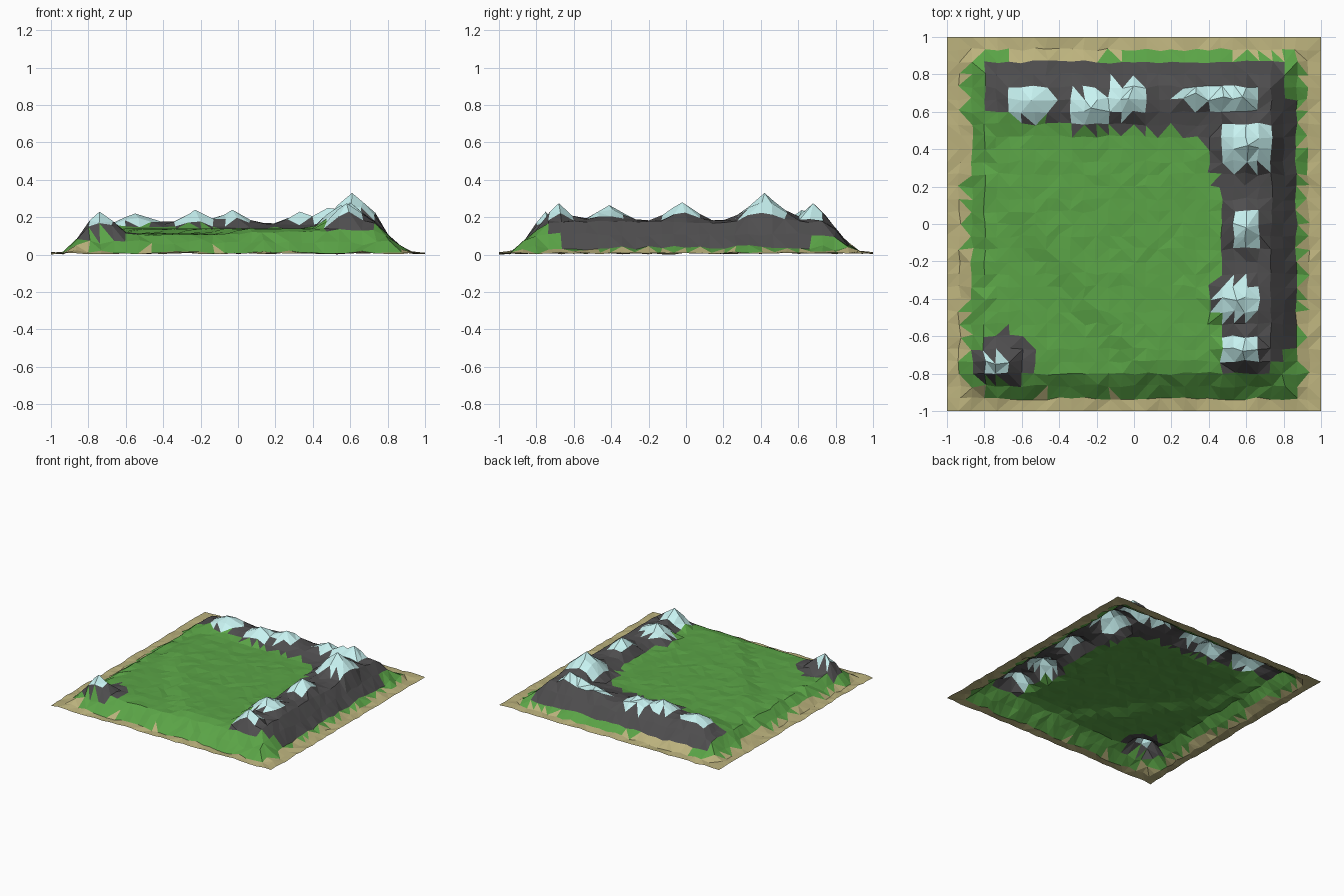
import bpy, bmesh, math, random

if "Cube" in bpy.data.objects:
    bpy.data.objects.remove(bpy.data.objects["Cube"])

random.seed(7)
N = 30                      # grid cells per side
S = 2 / N
FLOOR, PLATEAU = 0.008, 0.137

# Peaks: x, y, height, half-width and half-depth of the snow cap
PEAKS = [(-0.55, 0.66, 0.22, .12, .10), (-0.23, 0.62, 0.24, .10, .10),
         (-0.03, 0.67, 0.24, .10, .10), (0.33, 0.70, 0.23, .10, .06),
         (0.48, 0.68, 0.25, .10, .07), (0.58, 0.68, 0.275, .07, .08),
         (0.61, 0.42, 0.33, .14, .13), (0.60, -0.02, 0.28, .09, .11),
         (0.55, -0.41, 0.265, .12, .11), (0.58, -0.68, 0.275, .10, .07),
         (-0.74, -0.75, 0.23, .12, .08)]


def ramp(v, pts):
    """Piecewise-linear lookup."""
    for (a, za), (b, zb) in zip(pts, pts[1:]):
        if v <= b:
            return za + (zb - za) * max(0, (v - a) / (b - a))
    return pts[-1][1]


def bank(x, y):
    """Raised plateau with sloped sides and a lower terrace at the front left."""
    sides = [ramp(1 + x, [(.07, 0), (.14, .35), (.21, .85), (.34, 1)]),
             ramp(1 - x, [(.06, 0), (.13, .22), (.27, 1)]),
             ramp(1 + y, [(.06, 0), (.14, .5), (.21, .95), (.27, 1)]),
             ramp(1 - y, [(.06, 0), (.14, .4), (.21, .9), (.27, 1)])]
    z = FLOOR + (PLATEAU - FLOOR) * min(sides)
    # terrace lies left of a step that runs diagonally toward the front
    drop = max(-.62 - x, -(.77 * x + .64 * y + .436))
    fade = min(1, max(0, (.55 - y) / .1)) * min(1, max(0, min(x + .87, y + .87) / .12))
    return z - .026 * fade * min(1, max(0, drop / .1))


def ridge(x, y):
    """Rocky rise along the right and back sides."""
    right = ramp(x, [(.44, 0), (.54, 1), (.67, 1), (.74, .85), (.87, 0)])
    right *= ramp(y, [(-.82, 0), (-.72, 1)]) * ramp(-y, [(-.87, 0), (-.74, 1)])
    back = ramp(y, [(.50, 0), (.62, 1), (.73, 1), (.87, 0)])
    back *= ramp(x, [(-.78, 0), (-.6, 1)]) * ramp(-x, [(-.87, 0), (-.7, 1)])
    return max(.047 * right, .03 * back)


def height(x, y):
    z = bank(x, y) + ridge(x, y)
    for px, py, pz, w, d in PEAKS:
        k = max(0, 1 - math.hypot((x - px) / (w * 1.35), (y - py) / (d * 1.35)))
        z = max(z, z + (pz - z) * k)
    return z


# Jittered grid of points, pinned to a square outline
pts = []
for j in range(N + 1):
    for i in range(N + 1):
        x, y = -1 + i * S, -1 + j * S
        x += 0 if i in (0, N) else random.uniform(-.009, .009)
        y += 0 if j in (0, N) else random.uniform(-.009, .009)
        z = height(x, y)
        amp = .006 if z < .03 else .012 if z < .1 else .004
        pts.append([x, y, max(0, z + random.uniform(-amp, amp))])
pts[0][2] = 0

# Snap the nearest point to every summit
for px, py, pz, w, d in PEAKS:
    p = min(pts, key=lambda q: math.hypot(q[0] - px, q[1] - py))
    p[:] = [px, py, pz]


def part_of(x, y, z):
    """Which surface a face centre belongs to."""
    for px, py, pz, w, d in PEAKS:
        if max(abs(x - px) / w, abs(y - py) / d) < .9 and z > .165:
            return "snow_caps"
    # the right-hand ridge widens toward the back, its outer foot narrows at the ends
    inner_x = ramp(y, [(-.5, .47), (.1, .48), (.4, .37), (.6, .37)])
    in_right = inner_x < x < .87 and -.81 < y < .8
    if x > .72:
        in_right = in_right and z > ramp(abs(y), [(.45, 0), (.62, .04), (.8, .17)])
    inner_y = ramp(x, [(-.8, .6), (-.5, .56), (-.3, .5), (.2, .5), (.5, .45)])
    in_back = inner_y < y < .87 and -.8 < x < .81
    in_corner = math.hypot(x + .71, y + .74) < .18 and z > .1
    if in_right or in_back or in_corner or z > .16:
        return "rock_ridges"
    if -.68 < x < -.22 and y > .87:
        return "sand_shore"
    foot = .88 + .03 * math.sin(9 * y + 1) if x < -.8 else .94
    return "grass_plateau" if z > .024 and max(abs(x), abs(y)) < foot + .02 else "sand_shore"


# Sort the triangles into parts
parts = {"sand_shore": [], "grass_plateau": [], "rock_ridges": [], "snow_caps": []}
for j in range(N):
    for i in range(N):
        a = j * (N + 1) + i
        b, c, d = a + 1, a + N + 2, a + N + 1
        if random.random() < .5:
            tris = [(a, b, c), (a, c, d)]
        else:
            tris = [(a, b, d), (b, c, d)]
        for t in tris:
            mid = [sum(pts[k][n] for k in t) / 3 for n in range(3)]
            parts[part_of(*mid)].append(t)

COLORS = {"sand_shore": (.50, .445, .205, 1), "grass_plateau": (.103, .37, .062, 1),
          "rock_ridges": (.077, .075, .077, 1), "snow_caps": (.58, .90, .89, 1)}

# One flat-shaded object per surface
for name, tris in parts.items():
    bm = bmesh.new()
    verts = {k: bm.verts.new(pts[k]) for k in sorted({k for t in tris for k in t})}
    for t in tris:
        bm.faces.new([verts[k] for k in t])
    me = bpy.data.meshes.new(name)
    bm.to_mesh(me)
    bm.free()
    mat = bpy.data.materials.new(name)
    mat.diffuse_color = COLORS[name]
    mat.use_nodes = True
    mat.node_tree.nodes["Principled BSDF"].inputs["Base Color"].default_value = mat.diffuse_color
    me.materials.append(mat)
    bpy.context.collection.objects.link(bpy.data.objects.new(name, me))
